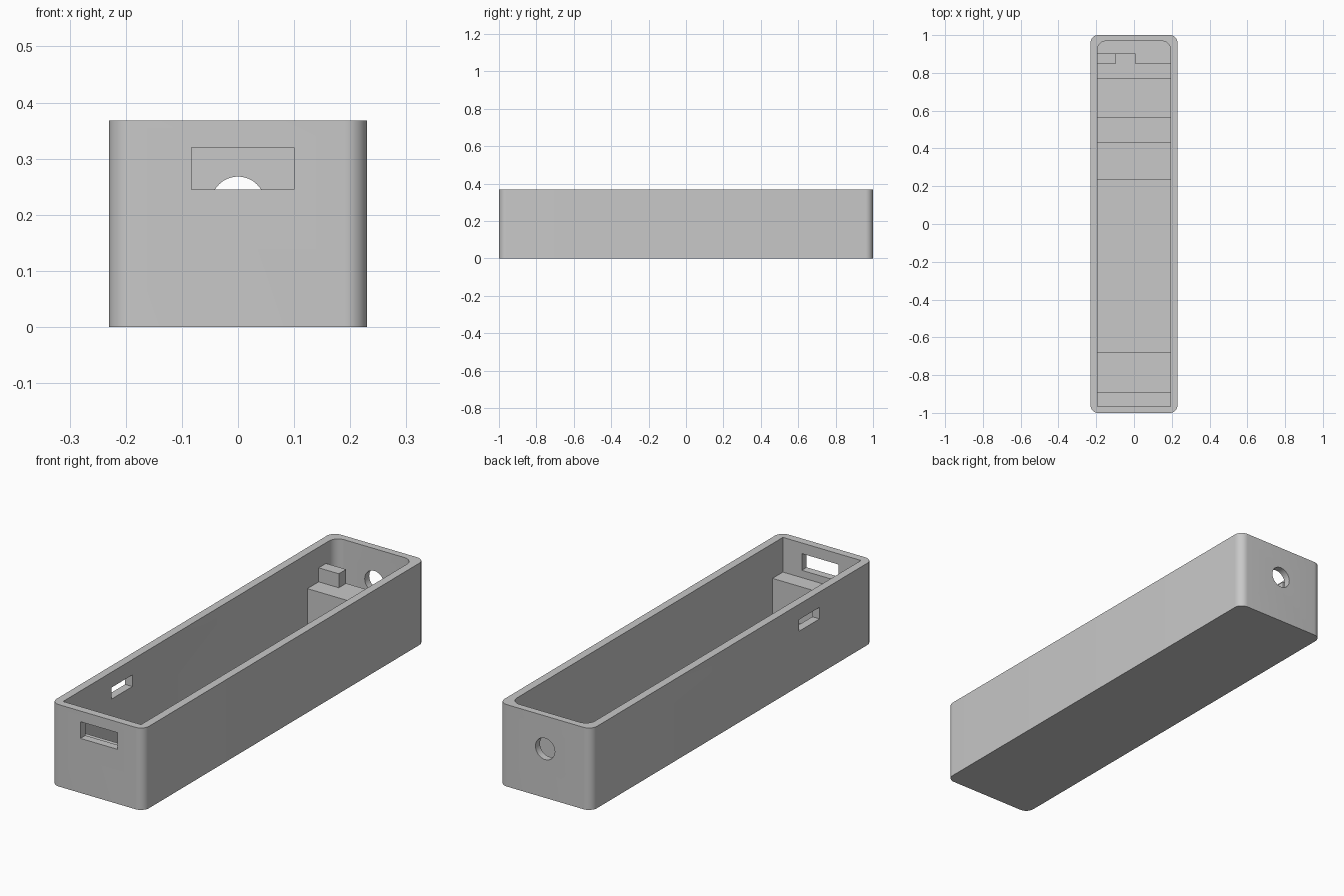
import bpy
import bmesh
import math
from mathutils import Matrix

if "Cube" in bpy.data.objects:
    bpy.data.objects.remove(bpy.data.objects["Cube"], do_unlink=True)

grey = bpy.data.materials.new("light grey plastic")
grey.use_nodes = True
colour = (0.58, 0.58, 0.58, 1)
grey.diffuse_color = colour
grey.node_tree.nodes["Principled BSDF"].inputs["Base Color"].default_value = colour


def finish(name, bm):
    mesh = bpy.data.meshes.new(name)
    bm.to_mesh(mesh)
    bm.free()
    mesh.materials.append(grey)
    obj = bpy.data.objects.new(name, mesh)
    bpy.context.collection.objects.link(obj)
    return obj


def box(name, x, y, z, front_radius=0, back_radius=0):
    """Box from (low, high) ranges with optional rounded upright edges."""
    bm = bmesh.new()
    bmesh.ops.create_cube(bm, size=1)
    for v in bm.verts:
        for i, (low, high) in enumerate((x, y, z)):
            v.co[i] = high if v.co[i] > 0 else low
    middle = sum(y) / 2
    for radius, side in ((front_radius, -1), (back_radius, 1)):
        if radius:
            edges = [e for e in bm.edges
                     if abs(e.verts[0].co.z - e.verts[1].co.z) > 0.01
                     and all((v.co.y - middle) * side > 0.5 for v in e.verts)]
            bmesh.ops.bevel(bm, geom=edges, offset=radius, segments=10,
                            profile=0.5, affect='EDGES')
    return finish(name, bm)


def cylinder_y(name, radius, y, z):
    """Cylinder lying along y."""
    bm = bmesh.new()
    bmesh.ops.create_cone(bm, cap_ends=True, segments=48, radius1=radius,
                          radius2=radius, depth=y[1] - y[0],
                          matrix=Matrix.Translation((0, sum(y) / 2, z))
                          @ Matrix.Rotation(math.pi / 2, 4, 'X'))
    return finish(name, bm)


def cut(target, cutter):
    cutter.hide_render = True
    mod = target.modifiers.new("cut", 'BOOLEAN')
    mod.operation = 'DIFFERENCE'
    mod.solver = 'EXACT'
    mod.object = cutter
    bpy.context.view_layer.objects.active = target
    bpy.ops.object.modifier_apply(modifier=mod.name)
    bpy.data.objects.remove(cutter, do_unlink=True)


FLOOR = 0.03
INNER = (-0.194, 0.194)
SPAN = (-0.2, 0.2)      # reaches slightly into the side walls
SHELF = 0.212

# Open case with rounded upright corners
case = box("case", (-0.23, 0.23), (-1, 1), (0, 0.368), 0.04, 0.04)
cut(case, box("cavity", INNER, (-0.965, 0.968), (FLOOR, 0.5), 0, 0.045))

# Openings in the front, side and back walls
cut(case, box("front_window", (-0.083, 0.1), (-1.1, -0.93), (0.245, 0.32)))
cut(case, box("side_slot", (-0.3, -0.15), (-0.62, -0.473), (0.247, 0.299)))
cut(case, cylinder_y("back_hole", 0.048, (0.93, 1.1), 0.22))

bpy.ops.object.select_all(action='DESELECT')
case.select_set(True)
bpy.context.view_layer.objects.active = case
bpy.ops.object.shade_smooth_by_angle(angle=math.radians(30))

# Shelf behind the front window
box("front_shelf", SPAN, (-0.975, -0.891), (0.01, SHELF))

# Shelf near the back, deeper on one side, with a stop block
box("back_shelf", SPAN, (0.77, 0.85), (0.01, SHELF))
box("back_shelf_extension", (-0.2, 0.007), (0.84, 0.902), (0.01, SHELF))
box("stop_block", (-0.2, -0.094), (0.85, 0.902), (0.2, 0.275))

# Low pads across the floor
for i, y in enumerate(((-0.891, -0.68), (0.232, 0.435), (0.562, 0.77))):
    box(f"floor_pad_{i + 1}", SPAN, y, (0.01, FLOOR + 0.015))
